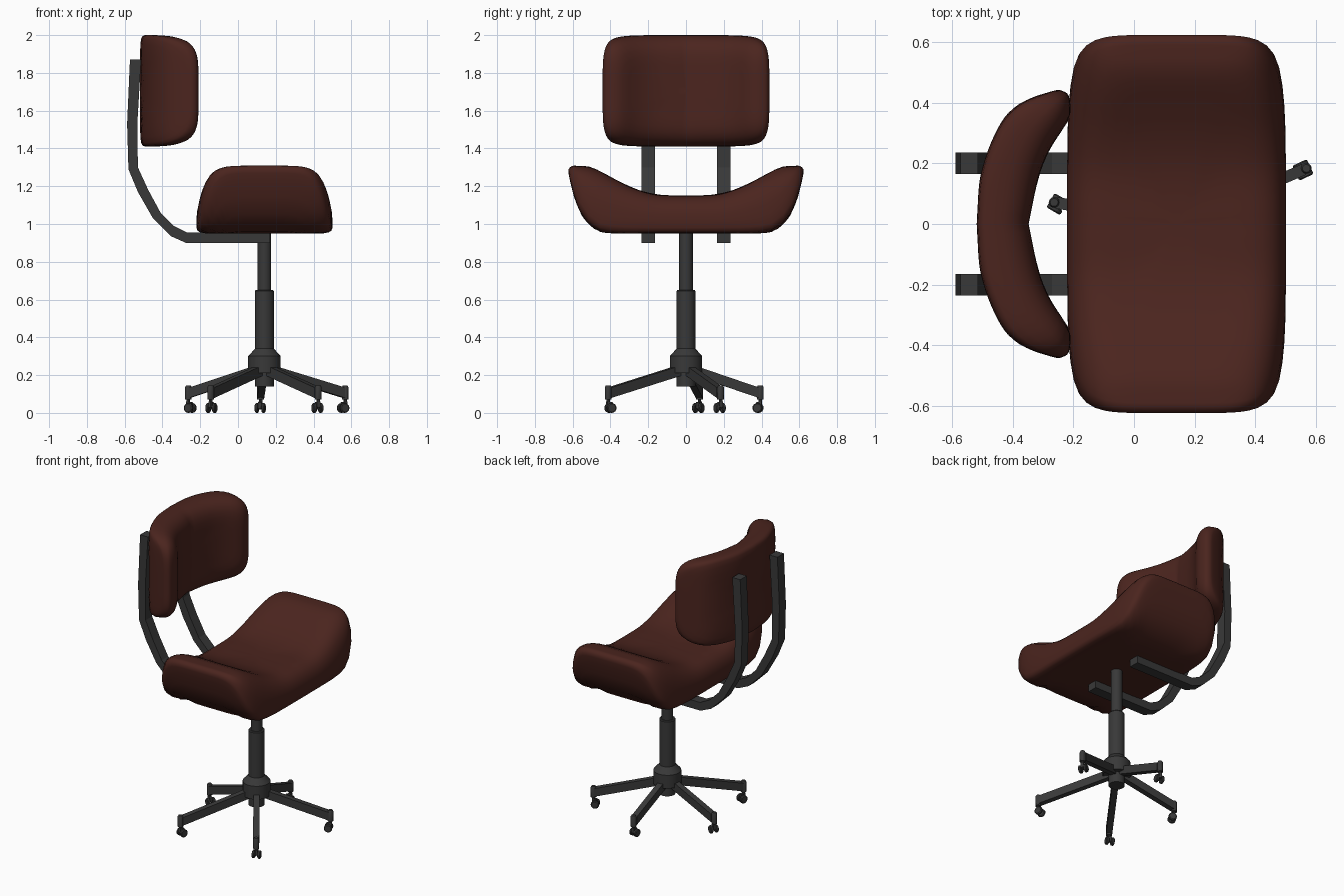
import bpy, bmesh, math
from mathutils import Vector, Matrix

if "Cube" in bpy.data.objects:
    bpy.data.objects.remove(bpy.data.objects["Cube"])

CX = 0.14  # x of the column and seat centre


def material(name, rgb):
    m = bpy.data.materials.new(name)
    m.diffuse_color = (*rgb, 1)
    m.use_nodes = True
    m.node_tree.nodes["Principled BSDF"].inputs["Base Color"].default_value = m.diffuse_color
    return m


LEATHER = material("brown_leather", (0.07, 0.018, 0.013))
METAL = material("dark_metal", (0.04, 0.04, 0.04))


def finish(name, bm, mat, angle=None):
    bmesh.ops.recalc_face_normals(bm, faces=bm.faces)
    me = bpy.data.meshes.new(name)
    bm.to_mesh(me)
    bm.free()
    me.materials.append(mat)
    ob = bpy.data.objects.new(name, me)
    bpy.context.collection.objects.link(ob)
    if angle:
        bpy.ops.object.select_all(action='DESELECT')
        ob.select_set(True)
        bpy.context.view_layer.objects.active = ob
        bpy.ops.object.shade_smooth_by_angle(angle=math.radians(angle))
    return ob


def smooth_curve(keys, t):
    """Hermite interpolation of (t, a, b) keys."""
    t = min(max(t, 0), 1)
    i = 0
    while i < len(keys) - 2 and t > keys[i + 1][0]:
        i += 1
    k = [Vector(p[1:]) for p in keys]

    def slope(j):
        a, b = max(j - 1, 0), min(j + 1, len(keys) - 1)
        return (k[b] - k[a]) / (keys[b][0] - keys[a][0])
    h = keys[i + 1][0] - keys[i][0]
    s = (t - keys[i][0]) / h
    return ((2*s**3 - 3*s**2 + 1) * k[i] + (s**3 - 2*s**2 + s) * h * slope(i)
            + (3*s**2 - 2*s**3) * k[i + 1] + (s**3 - s**2) * h * slope(i + 1))


def cushion(name, a, b, n, under, over, place):
    """Rounded pad, 2a wide, curved between two half profiles along y."""
    rim = [(.10, -1), (.05, -.99), (.02, -.94), (.006, -.86), (0, -.7), (0, -.35), (.002, 0),
           (.010, .3), (.025, .56), (.045, .76), (.075, .91), (.11, .98), (.15, 1)]
    inner = [.15, .4, .65, .85]
    rings = [(.10, f, -1) for f in inner] + [(d, 1, w) for d, w in rim]
    rings += [(.15, f, 1) for f in reversed(inner)]
    segs = 96

    def point(u, v, w):
        lo, hi = smooth_curve(under, abs(v)), smooth_curve(over, abs(v))
        p = lo.lerp(hi, (w + 1) / 2)
        return place(u, math.copysign(p[0], v), p[1])
    bm = bmesh.new()
    loops = []
    for d, f, w in rings:
        loop = []
        for i in range(segs):
            c, s = math.cos(math.tau * i / segs), math.sin(math.tau * i / segs)
            r = f * (abs(c)**n + abs(s)**n) ** (-1 / n)
            loop.append(bm.verts.new(point(r * c * (a - d), r * s * (b - d) / b, w)))
        loops.append(loop)
    for p, q in zip(loops, loops[1:]):
        for i in range(segs):
            j = (i + 1) % segs
            bm.faces.new((p[i], p[j], q[j], q[i]))
    for loop, w in ((loops[0], -1), (loops[-1], 1)):
        mid = bm.verts.new(point(0, 0, w))
        for i in range(segs):
            bm.faces.new((loop[i], loop[(i + 1) % segs], mid))
    return finish(name, bm, LEATHER, 60)


def lathe(bm, profile, centre, rot=Matrix(), segs=24):
    loops = []
    for r, z in profile:
        loops.append([bm.verts.new(Vector(centre) + rot @ Vector(
            (r * math.cos(math.tau * i / segs), r * math.sin(math.tau * i / segs), z)))
            for i in range(segs)])
    for p, q in zip(loops, loops[1:]):
        for i in range(segs):
            j = (i + 1) % segs
            bm.faces.new((p[i], p[j], q[j], q[i]))
    bm.faces.new(loops[0])
    bm.faces.new(loops[-1])


def beam(bm, p0, p1, width, height):
    p0, p1 = Vector(p0), Vector(p1)
    side = Vector((p1.y - p0.y, p0.x - p1.x, 0)).normalized() * width / 2
    up = Vector((0, 0, height / 2))
    ends = [[bm.verts.new(p + side * s + up * k) for s, k in ((-1, -1), (1, -1), (1, 1), (-1, 1))]
            for p in (p0, p1)]
    for i in range(4):
        j = (i + 1) % 4
        bm.faces.new((ends[0][i], ends[0][j], ends[1][j], ends[1][i]))
    for e in ends:
        bm.faces.new(e)


# Seat: flat underneath, wings curling up at both sides
cushion("seat", .36, .75, 6,
        [(0, 0, .95), (.35, .2, .95), (.6, .36, .95), (.75, .47, .965),
         (.85, .545, 1.035), (.93, .592, 1.14), (1, .63, 1.28)],
        [(0, 0, 1.15), (.35, .17, 1.157), (.6, .3, 1.198), (.75, .4, 1.25),
         (.85, .47, 1.29), (.93, .53, 1.325), (1, .58, 1.342)],
        lambda u, y, z: (CX + u, y, z))

# Backrest: crescent wrapped around the sitter
cushion("backrest", .295, .5, 5,
        [(0, 0, -.518), (.3, .17, -.503), (.6, .33, -.44), (.8, .4, -.37), (1, .445, -.255)],
        [(0, 0, -.347), (.4, .17, -.31), (.6, .26, -.27), (.8, .345, -.212), (1, .42, -.185)],
        lambda u, y, x: (x, y, 1.705 + u))

# Two bent bars joining the seat to the backrest
outer = [(.17, .90), (-.275, .90), (-.354, .935), (-.45, 1.03), (-.53, 1.17),
         (-.58, 1.29), (-.587, 1.53), (-.572, 1.87)]
inner = [(.17, .955), (-.27, .955), (-.34, .99), (-.41, 1.06), (-.475, 1.18),
         (-.53, 1.30), (-.533, 1.53), (-.513, 1.87)]
for label, y in (("left", -.2), ("right", .2)):
    bm = bmesh.new()
    rows = [[bm.verts.new((p[0], y + s, p[1])) for p, s in
             ((o, -.035), (o, .035), (i, .035), (i, -.035))] for o, i in zip(outer, inner)]
    for p, q in zip(rows, rows[1:]):
        for i in range(4):
            j = (i + 1) % 4
            bm.faces.new((p[i], p[j], q[j], q[i]))
    bm.faces.new(rows[0])
    bm.faces.new(rows[-1])
    finish(label + "_back_bar", bm, METAL)

# Column and hub
bm = bmesh.new()
lathe(bm, [(.05, .14), (.05, .21), (.086, .21), (.086, .30), (.05, .34), (.05, .645),
           (.046, .65), (.036, .65), (.036, .952)], (CX, 0, 0))
finish("column_and_hub", bm, METAL, 30)

# Five legs, each with a swivelling twin-wheel caster
feet = [(.42, .18), (-.02, .385), (-.395, .07), (-.28, -.405), (.28, -.405)]
swivels = [25, 80, 150, 250, 290]
for k, ((dx, dy), turn) in enumerate(zip(feet, swivels), 1):
    out = Vector((dx, dy, 0)).normalized()
    tip = Vector((CX + dx, dy, 0))
    bm = bmesh.new()
    beam(bm, Vector((CX, 0, .225)) + out * .04, tip + Vector((0, 0, .107)), .038, .055)
    finish(f"leg_{k}", bm, METAL)

    bm = bmesh.new()
    pin = tip + out * .008
    lathe(bm, [(.018, .07), (.018, .135), (.013, .145)], pin, segs=12)
    lathe(bm, [(.009, .025), (.009, .075)], pin, segs=8)
    ang = math.radians(turn)
    trail = Vector((math.cos(ang), math.sin(ang), 0))
    axis = Vector((-trail.y, trail.x, 0))
    hub = pin - trail * .012 + Vector((0, 0, .026))
    beam(bm, pin + trail * .008 + Vector((0, 0, .045)), hub - trail * .01 + Vector((0, 0, .015)), .02, .03)
    rot = axis.to_track_quat('Z', 'Y').to_matrix()
    for s in (-1, 1):
        lathe(bm, [(.021, -.009), (.026, -.005), (.026, .005), (.021, .009)],
              hub + axis * s * .018, rot, 16)
    lathe(bm, [(.007, -.02), (.007, .02)], hub, rot, 8)
    finish(f"caster_{k}", bm, METAL, 30)
